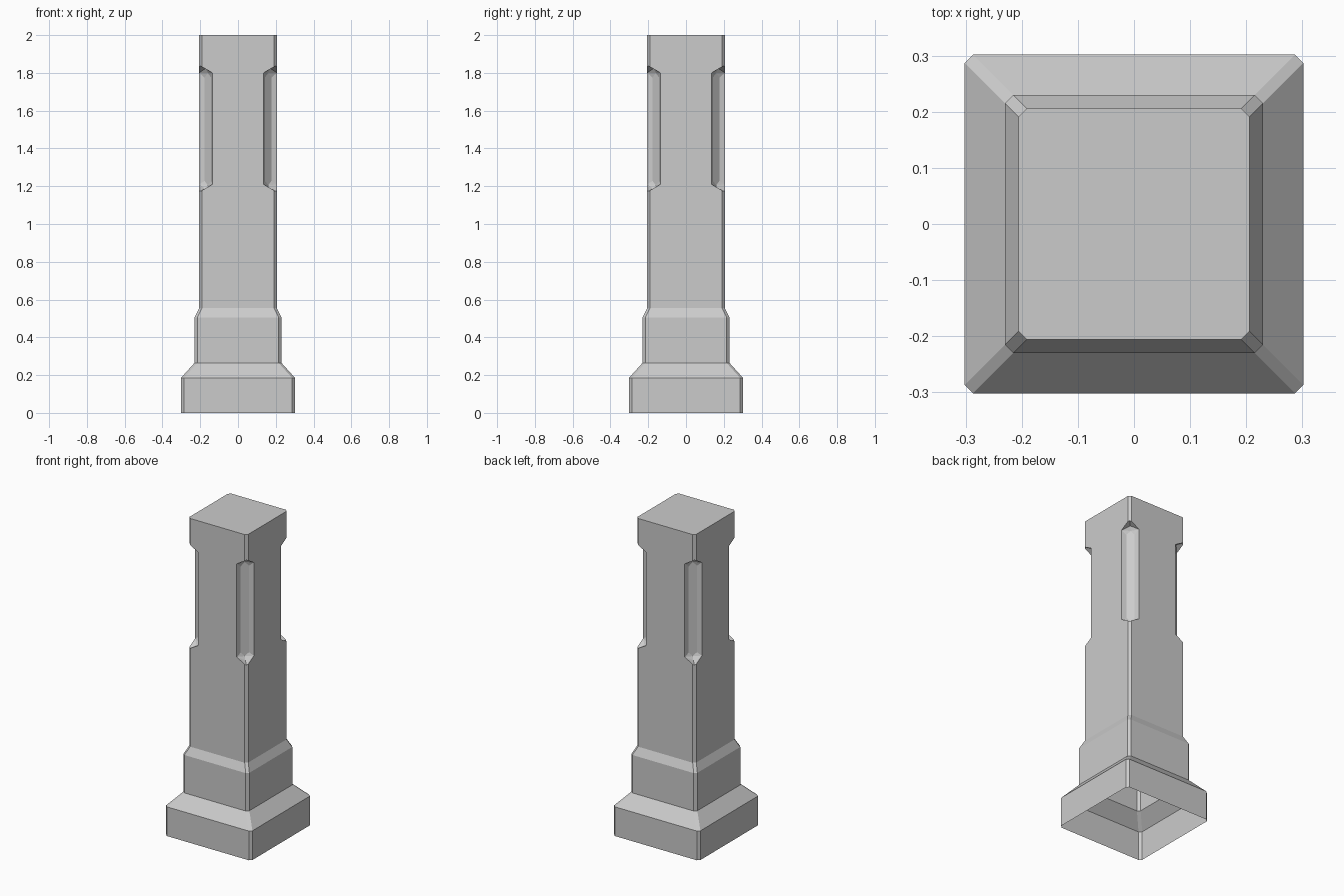
import bpy, bmesh
from math import cos, sin, pi, sqrt

if "Cube" in bpy.data.objects:
    bpy.data.objects.remove(bpy.data.objects["Cube"])

# (half width, height) profile of the pillar, bottom to top
PROFILE = [(0.302, 0.0), (0.302, 0.185), (0.23, 0.265), (0.23, 0.505),
           (0.206, 0.555), (0.206, 2.0)]
CHAMFER = 0.015


def new_object(name, bm):
    bmesh.ops.recalc_face_normals(bm, faces=bm.faces)
    mesh = bpy.data.meshes.new(name)
    bm.to_mesh(mesh)
    bm.free()
    ob = bpy.data.objects.new(name, mesh)
    bpy.context.collection.objects.link(ob)
    return ob


def ring(bm, h, z):
    """Square with cut corners at height z."""
    c = h - CHAMFER
    pts = [(h, -c), (h, c), (c, h), (-c, h), (-h, c), (-h, -c), (-c, -h), (c, -h)]
    return [bm.verts.new((x, y, z)) for x, y in pts]


# Stepped pillar body
bm = bmesh.new()
rings = [ring(bm, h, z) for h, z in PROFILE]
for a, b in zip(rings, rings[1:]):
    for i in range(8):
        j = (i + 1) % 8
        bm.faces.new((a[i], a[j], b[j], b[i]))
bm.faces.new(rings[0][::-1])
bm.faces.new(rings[-1])
pillar = new_object("pillar", bm)

# Corner recesses: distance out, half width, bottom tip/shoulder, top shoulder/tip
SECTIONS = [(0.226, 0.024, 1.205, 1.228, 1.775, 1.80),
            (0.2412, 0.05, 1.185, 1.21, 1.80, 1.825),
            (0.295, 0.05, 1.168, 1.21, 1.80, 1.842)]
bm = bmesh.new()
for k in range(4):
    ang = pi / 4 + k * pi / 2
    verts = []
    for d, w, z0, z1, z2, z3 in SECTIONS:
        for u, z in [(0, z0), (w, z1), (w, z2), (0, z3), (-w, z2), (-w, z1)]:
            verts.append(bm.verts.new((d * cos(ang) - u * sin(ang),
                                       d * sin(ang) + u * cos(ang), z)))
    bmesh.ops.convex_hull(bm, input=verts)
loose = [v for v in bm.verts if not v.link_faces]
bmesh.ops.delete(bm, geom=loose, context='VERTS')
cutter = new_object("recess_cutter", bm)
cutter.hide_render = True

mod = pillar.modifiers.new("recesses", 'BOOLEAN')
mod.operation = 'DIFFERENCE'
mod.solver = 'EXACT'
mod.object = cutter
bpy.context.view_layer.objects.active = pillar
bpy.ops.object.modifier_apply(modifier=mod.name)
bpy.data.objects.remove(cutter)

# Open underside
bm = bmesh.new()
bm.from_mesh(pillar.data)
under = [f for f in bm.faces if all(v.co.z < 0.001 for v in f.verts)]
bmesh.ops.delete(bm, geom=under, context='FACES_ONLY')
bm.to_mesh(pillar.data)
bm.free()
